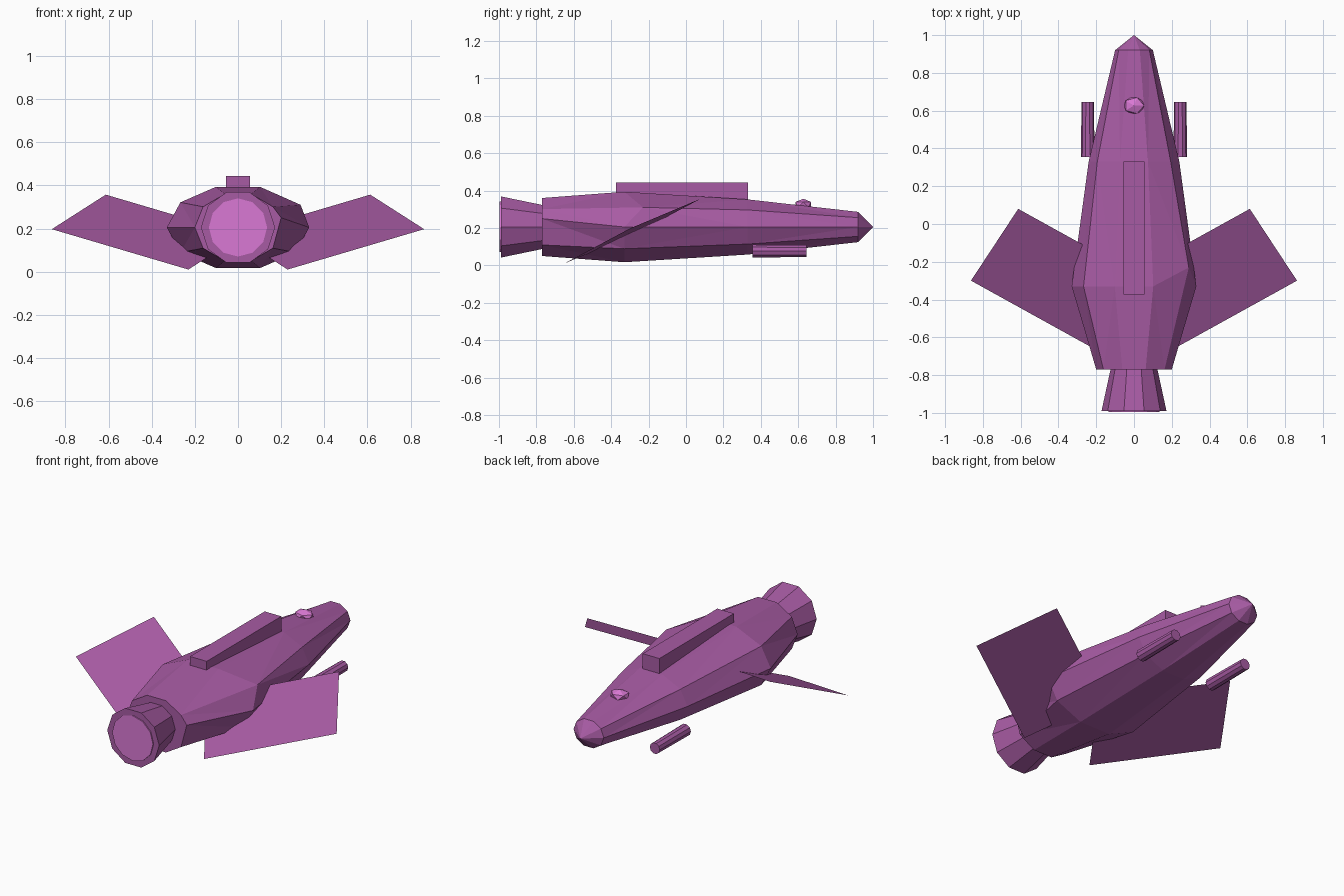
import bpy, bmesh, math
from mathutils import Matrix, Vector

if "Cube" in bpy.data.objects:
    bpy.data.objects.remove(bpy.data.objects["Cube"])

AXIS_Z = 0.205
ALONG_Y = Matrix.Rotation(math.radians(90), 4, 'X')


def make_material(name, colour):
    mat = bpy.data.materials.new(name)
    mat.use_nodes = True
    mat.diffuse_color = colour
    mat.node_tree.nodes["Principled BSDF"].inputs["Base Color"].default_value = colour
    return mat


purple = make_material("plum purple", (0.39, 0.105, 0.37, 1))
pink = make_material("glowing pink", (0.70, 0.19, 0.66, 1))


def finish(name, bm, mat, closed=True):
    if closed:
        bmesh.ops.recalc_face_normals(bm, faces=bm.faces)
    mesh = bpy.data.meshes.new(name)
    bm.to_mesh(mesh)
    bm.free()
    mesh.materials.append(mat)
    obj = bpy.data.objects.new(name, mesh)
    bpy.context.collection.objects.link(obj)
    return obj


def cylinder(name, mat, centre, r_front, r_back, length, sides=10):
    """Faceted tube lying along y; r_front is the radius at the +y end."""
    bm = bmesh.new()
    bmesh.ops.create_cone(bm, cap_ends=True, segments=sides, radius1=r_front,
                          radius2=r_back, depth=length)
    # put a corner on the +x axis
    first = max(bm.verts, key=lambda v: v.co.x).co
    turn = Matrix.Rotation(-math.atan2(first.y, first.x), 4, 'Z')
    bm.transform(Matrix.Translation(centre) @ ALONG_Y @ turn)
    return finish(name, bm, mat)


# Hull: ten-sided sections (y, half width, half height) closed by a pointed nose
bm = bmesh.new()
rings = []
for y, rx, rz in ((-0.77, 0.2, 0.163), (-0.33, 0.33, 0.198),
                  (0.33, 0.24, 0.155), (0.92, 0.1, 0.085)):
    rings.append([bm.verts.new((rx * math.cos(i * math.pi / 5), y,
                                AXIS_Z + rz * math.sin(i * math.pi / 5)))
                  for i in range(10)])
# slightly uneven shoulder and tail corners on the left side
rings[1][1].co = (0.29, -0.23, 0.31)
rings[0][0].co.z = 0.25
tip = bm.verts.new((0, 1, AXIS_Z))
for i in range(10):
    j = (i + 1) % 10
    for a, b in zip(rings, rings[1:]):
        bm.faces.new((a[i], a[j], b[j], b[i]))
    bm.faces.new((rings[-1][i], rings[-1][j], tip))
bm.faces.new(rings[0])
bmesh.ops.triangulate(bm, faces=[f for f in bm.faces if len(f.verts) == 4])
finish("hull", bm, purple)

# Engine bell and its glowing exhaust
cylinder("engine_bell", purple, Vector((0, -0.875, AXIS_Z)), 0.122, 0.172, 0.23)
cylinder("engine_glow", pink, Vector((0, -0.992, AXIS_Z)), 0.135, 0.135, 0.009, 12)

# Dorsal spine
bm = bmesh.new()
bmesh.ops.create_cube(bm, size=1)
bm.transform(Matrix.Translation((0, -0.022, 0.385)) @ Matrix.Diagonal((0.11, 0.705, 0.115, 1)))
finish("dorsal_spine", bm, purple)

# Canopy bead
bm = bmesh.new()
bmesh.ops.create_icosphere(bm, subdivisions=1, radius=1)
bm.transform(Matrix.Translation((0, 0.627, 0.325)) @ Matrix.Diagonal((0.06, 0.05, 0.031, 1)))
finish("canopy", bm, pink)

# Paired sheet wings and cannons
for side, label in ((1, "left"), (-1, "right")):
    bm = bmesh.new()
    tip_out, tip_front, root_back = (Vector((x * side, y, z)) for x, y, z in (
        (0.863, -0.3, 0.197), (0.613, 0.08, 0.357), (0.23, -0.65, 0.01)))
    corners = [tip_out, tip_front, tip_front + root_back - tip_out, root_back]
    if side < 0:
        corners.reverse()
    bm.faces.new([bm.verts.new(c) for c in corners])
    finish(label + "_wing", bm, purple, closed=False)
    cylinder(label + "_cannon", purple, Vector((0.245 * side, 0.5, 0.076)),
             0.033, 0.036, 0.29)
